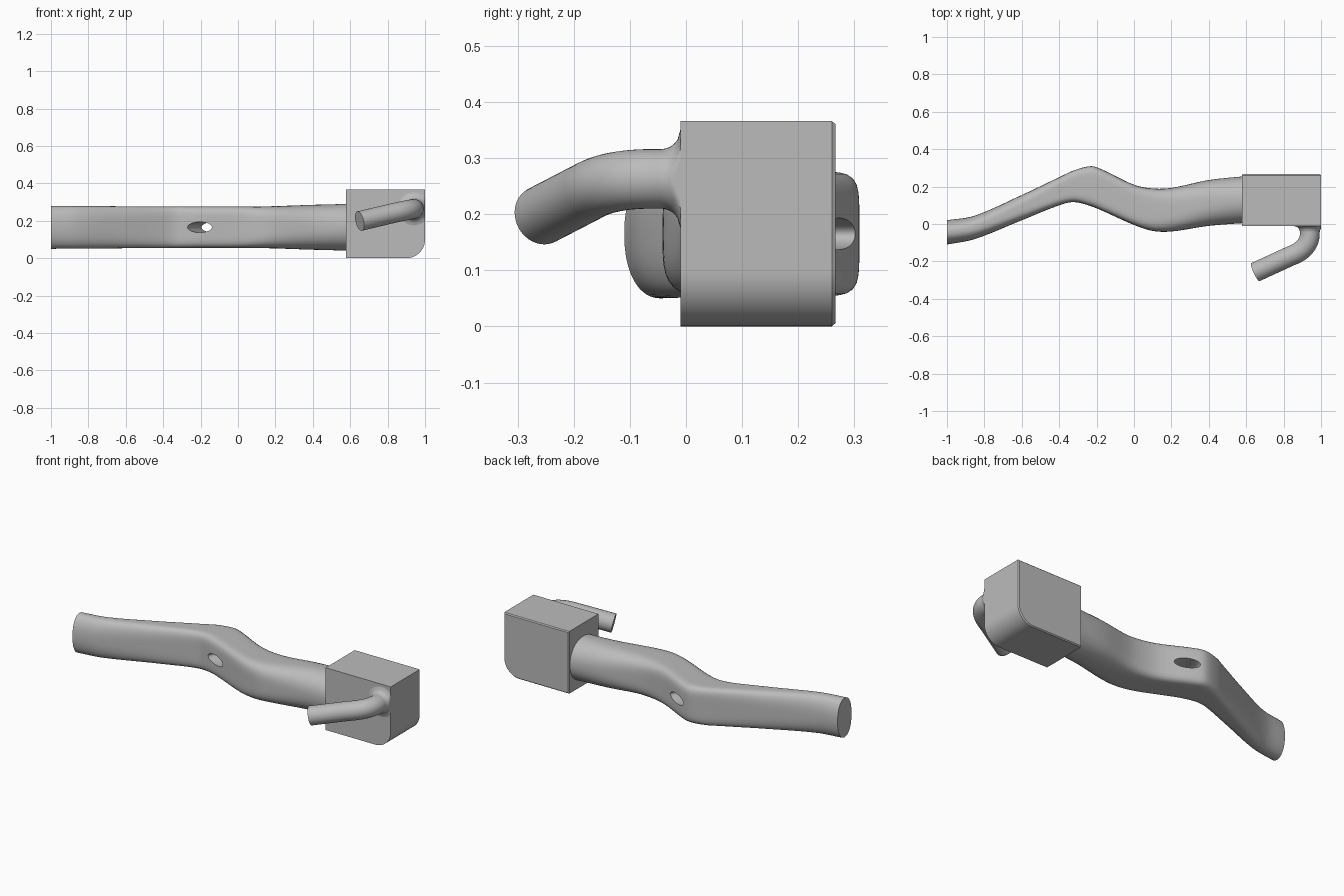
import bpy, bmesh, math
from mathutils import Vector

old = bpy.data.objects.get("Cube")
if old:
    bpy.data.objects.remove(old, do_unlink=True)

grey = bpy.data.materials.new("plain grey")
grey.use_nodes = True
colour = (0.5, 0.5, 0.5, 1)
grey.diffuse_color = colour
grey.node_tree.nodes["Principled BSDF"].inputs["Base Color"].default_value = colour


def make_object(name, bm):
    bmesh.ops.recalc_face_normals(bm, faces=bm.faces)
    mesh = bpy.data.meshes.new(name)
    bm.to_mesh(mesh)
    bm.free()
    mesh.materials.append(grey)
    obj = bpy.data.objects.new(name, mesh)
    bpy.context.collection.objects.link(obj)
    return obj


def activate(obj):
    bpy.ops.object.select_all(action='DESELECT')
    obj.select_set(True)
    bpy.context.view_layer.objects.active = obj


def smooth(obj, degrees=35):
    activate(obj)
    bpy.ops.object.shade_smooth_by_angle(angle=math.radians(degrees))


def loft(name, rings):
    """Skin a list of equal point rings and cap both ends."""
    bm = bmesh.new()
    loops = [[bm.verts.new(p) for p in ring] for ring in rings]
    n = len(loops[0])
    for a, b in zip(loops, loops[1:]):
        for i in range(n):
            j = (i + 1) % n
            bm.faces.new((a[i], a[j], b[j], b[i]))
    bm.faces.new(loops[0])
    bm.faces.new(loops[-1])
    return make_object(name, bm)


def spline(rows, steps):
    """Cubic through rows of values, the first value being the position."""
    def slope(i, k):
        a, b = rows[max(i - 1, 0)], rows[min(i + 1, len(rows) - 1)]
        return (b[k] - a[k]) / (b[0] - a[0])
    out = []
    for i, (p, q) in enumerate(zip(rows, rows[1:])):
        d = q[0] - p[0]
        for s in range(steps):
            t = s / steps
            row = [p[0] + d * t]
            for k in range(1, len(p)):
                row.append((2*t**3 - 3*t**2 + 1) * p[k] + (t**3 - 2*t**2 + t) * d * slope(i, k)
                           + (3*t**2 - 2*t**3) * q[k] + (t**3 - t**2) * d * slope(i + 1, k))
            out.append(row)
    return out + [list(rows[-1])]


# Wavy bar: x, front y, back y, half height, squareness
sections = [
    (-1.0, -0.11, 0.02, 0.115, 2.2),
    (-0.85, -0.08, 0.045, 0.114, 2.5),
    (-0.6, 0.02, 0.155, 0.112, 3.5),
    (-0.4, 0.1, 0.25, 0.111, 5),
    (-0.32, 0.117, 0.287, 0.111, 6),
    (-0.23, 0.095, 0.309, 0.111, 6),
    (-0.17, 0.071, 0.291, 0.111, 6),
    (0.0, -0.005, 0.21, 0.111, 5.5),
    (0.1, -0.037, 0.19, 0.111, 4.5),
    (0.2, -0.04, 0.193, 0.113, 3.5),
    (0.4, -0.01, 0.235, 0.12, 2.5),
    (0.6, 0.006, 0.256, 0.125, 2.1),
]


def bar_ring(x, front, back, half, power, count=64):
    ring = []
    for i in range(count):
        a = 2 * math.pi * i / count
        c, s = math.cos(a), math.sin(a)
        r = (abs(c) ** power + abs(s) ** power) ** (-1 / power)
        ring.append((x, (front + back) / 2 + (back - front) / 2 * r * c, 0.165 + half * r * s))
    return ring


bar = loft("wavy_bar", [bar_ring(*row) for row in spline(sections, 6)])

# Oval hole through the crest of the bar
axis = Vector((0.36, 0.93, 0)).normalized()
across = Vector((axis.y, -axis.x, 0))
centre = Vector((-0.167, 0.18, 0.165))
ends = []
for d in (-0.25, 0.25):
    ends.append([centre + axis * d + across * 0.07 * math.cos(a) + Vector((0, 0, 0.028 * math.sin(a)))
                 for a in [2 * math.pi * i / 40 for i in range(40)]])
cutter = loft("hole_cutter", ends)
cutter.hide_render = True
cut = bar.modifiers.new("hole", 'BOOLEAN')
cut.operation = 'DIFFERENCE'
cut.solver = 'EXACT'
cut.object = cutter
activate(bar)
bpy.ops.object.modifier_apply(modifier=cut.name)
bpy.data.objects.remove(cutter, do_unlink=True)
smooth(bar)

# Block with one rounded lower corner
radius = 0.1
profile = [(0.577, 0.366), (0.577, 0)]
for i in range(17):
    a = math.pi / 2 * i / 16
    profile.append((1 - radius + radius * math.sin(a), radius - radius * math.cos(a)))
profile.append((1, 0.366))
block = loft("end_block", [[(x, -0.01, z) for x, z in profile],
                           [(x, 0.26, z) for x, z in profile],
                           [(0.788 + (x - 0.788) * 0.98, 0.266, 0.183 + (z - 0.183) * 0.97)
                            for x, z in profile]])
smooth(block, 30)

# Bent rod with a flared root
start, mid, tip = Vector((0.94, -0.01, 0.263)), Vector((0.94, -0.11, 0.263)), Vector((0.65, -0.257, 0.198))
bend_in, bend_out = Vector((0.94, -0.05, 0.263)), Vector((0.835, -0.172, 0.242))
path = [start.lerp(bend_in, i / 8) for i in range(8)]
corner = Vector((0.94, -0.133, 0.264))
for i in range(21):
    t = i / 20
    path.append(bend_in * (1 - t) ** 2 + corner * 2 * t * (1 - t) + bend_out * t ** 2)
path.append(tip)

rings = []
for i, p in enumerate(path):
    along = (path[min(i + 1, len(path) - 1)] - path[max(i - 1, 0)]).normalized()
    up = (Vector((0, 0, 1)) - along * along.z).normalized()
    side = along.cross(up)
    depth = min((start.y - p.y) / 0.035, 1)
    r = 0.053 + 0.035 * (1 - math.sqrt(1 - (1 - depth) ** 2))
    ring = []
    for k in range(40):
        a = 2 * math.pi * k / 40
        q = p + side * r * math.cos(a) + up * r * math.sin(a)
        ring.append((min(q.x, 0.999), q.y, q.z))
    rings.append(ring)
smooth(loft("bent_rod", rings))
